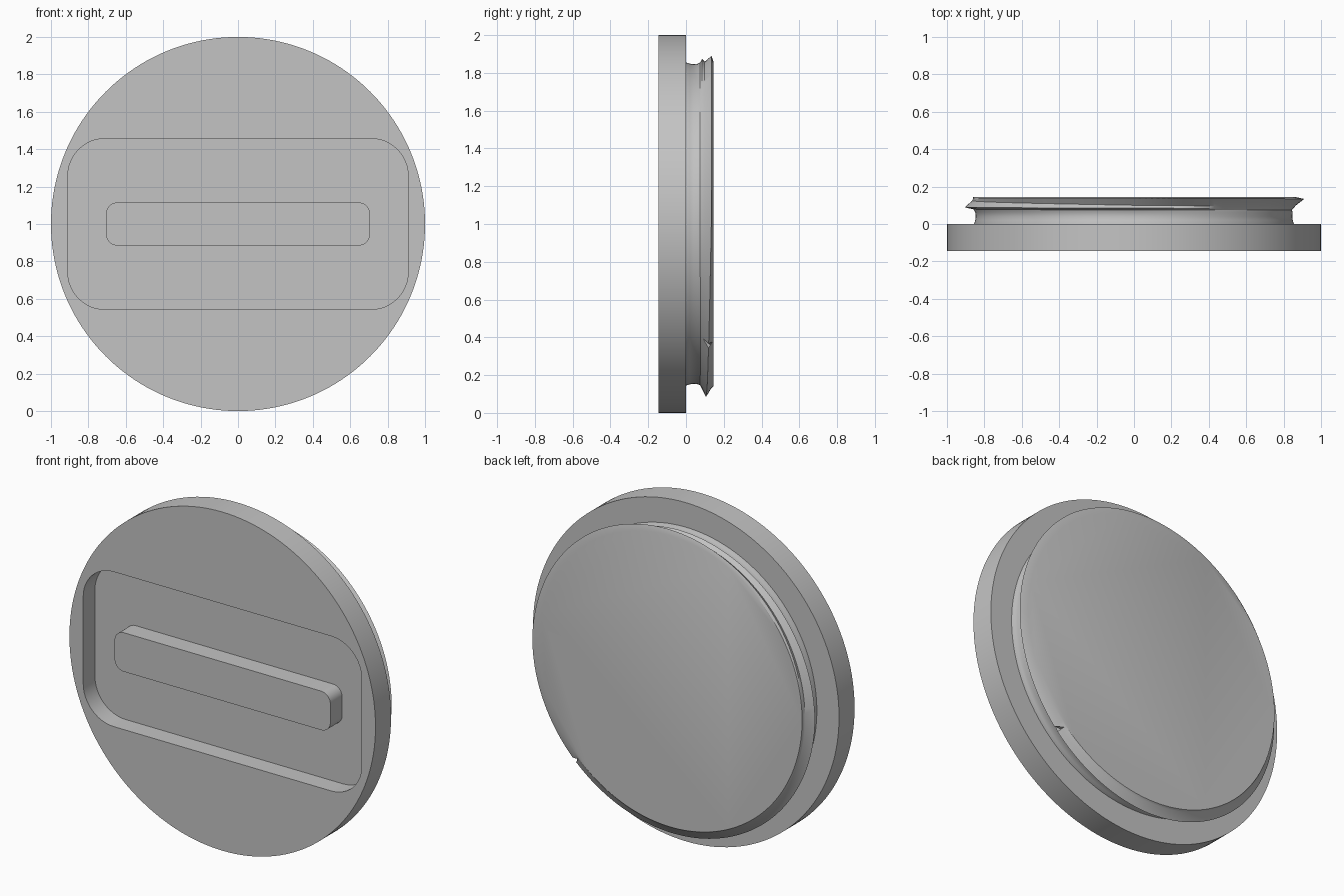
import bpy, bmesh, math

old = bpy.data.objects.get("Cube")
if old:
    bpy.data.objects.remove(old, do_unlink=True)

FRONT, FLOOR, BACK = -0.145, -0.035, 0.145

grey = bpy.data.materials.new("plain_grey")
grey.use_nodes = True
colour = (0.55, 0.55, 0.55, 1)
grey.diffuse_color = colour
grey.node_tree.nodes["Principled BSDF"].inputs["Base Color"].default_value = colour


def circle(radius, count=160):
    return [(radius * math.cos(2 * math.pi * i / count),
             radius * math.sin(2 * math.pi * i / count)) for i in range(count)]


def rounded_rect(half_x, half_z, radius, steps=12):
    pts = []
    corners = ((1, 1), (-1, 1), (-1, -1), (1, -1))
    for k, (sx, sz) in enumerate(corners):
        for i in range(steps + 1):
            a = (k + i / steps) * math.pi / 2
            pts.append((sx * (half_x - radius) + radius * math.cos(a),
                        sz * (half_z - radius) + radius * math.sin(a)))
    return pts


def ring(bm, pts, y):
    return [bm.verts.new((x, y, z + 1)) for x, z in pts]


def wall(bm, a, b):
    n = len(a)
    for i in range(n):
        j = (i + 1) % n
        bm.faces.new((a[i], a[j], b[j], b[i]))


def finish(bm, name):
    bmesh.ops.recalc_face_normals(bm, faces=bm.faces[:])
    mesh = bpy.data.meshes.new(name)
    bm.to_mesh(mesh)
    bm.free()
    mesh.materials.append(grey)
    obj = bpy.data.objects.new(name, mesh)
    bpy.context.collection.objects.link(obj)
    bpy.ops.object.select_all(action='DESELECT')
    obj.select_set(True)
    bpy.context.view_layer.objects.active = obj
    bpy.ops.object.shade_smooth_by_angle(angle=math.radians(30))
    return obj


# Cap disc with a rounded recess in its front
bm = bmesh.new()
rim, pocket = circle(1), rounded_rect(0.91, 0.457, 0.2)
rim_front, rim_back = ring(bm, rim, FRONT), ring(bm, rim, 0)
lip, floor = ring(bm, pocket, FRONT), ring(bm, pocket, FLOOR)
wall(bm, rim_front, rim_back)
wall(bm, lip, floor)
bm.faces.new(rim_back)
bm.faces.new(floor)
edges = [bm.edges.get((v[i - 1], v[i])) for v in (rim_front, lip) for i in range(len(v))]
bmesh.ops.triangle_fill(bm, use_beauty=True, edges=edges, normal=(0, -1, 0))
finish(bm, "cap_disc")

# Grip bar standing in the recess, level with the front
bm = bmesh.new()
outline = rounded_rect(0.705, 0.115, 0.06)
near, far = ring(bm, outline, FRONT), ring(bm, outline, FLOOR + 0.01)
wall(bm, near, far)
bm.faces.new(near)
bm.faces.new(far)
finish(bm, "grip_bar")

# Threaded plug: a waisted neck, then a section that changes around the turn.
# Each section lists (y, radius) of root, first crest, valley, second crest.
neck = [(-0.01, 0.855), (0, 0.855), (0.02, 0.849), (0.04, 0.846), (0.06, 0.848)]
start = [(.075, .855), (.085, .875), (.1, .86), (.135, .89)]
sections = [
    (0, start),
    (90, [(.078, .857), (.089, .905), (.125, .865), (.137, .86)]),
    (180, [(.075, .853), (.106, .915), (.135, .868), (.14, .864)]),
    (224, [(.076, .85), (.119, .913), (.13, .89), (.139, .868)]),
    (226, [(.076, .85), (.09, .871), (.105, .893), (.12, .913)]),
    (270, [(.075, .845), (.085, .853), (.1, .866), (.134, .91)]),
    (324, [(.075, .848), (.083, .853), (.096, .86), (.136, .903)]),
    (360, start),
]


def section_at(angle):
    for (a0, s0), (a1, s1) in zip(sections, sections[1:]):
        if angle <= a1:
            f = (angle - a0) / (a1 - a0)
            return [(p[0] + (q[0] - p[0]) * f, p[1] + (q[1] - p[1]) * f)
                    for p, q in zip(s0, s1)]


bm = bmesh.new()
columns = []
for angle in range(0, 360, 2):
    t = math.radians(angle)
    profile = neck + section_at(angle) + [(BACK, 0.86)]
    columns.append([bm.verts.new((-r * math.sin(t), y, 1 + r * math.cos(t)))
                    for y, r in profile])
rows = list(zip(*columns))
for a, b in zip(rows, rows[1:]):
    wall(bm, a, b)
bm.faces.new(rows[0])
bm.faces.new(rows[-1])
finish(bm, "threaded_plug")
